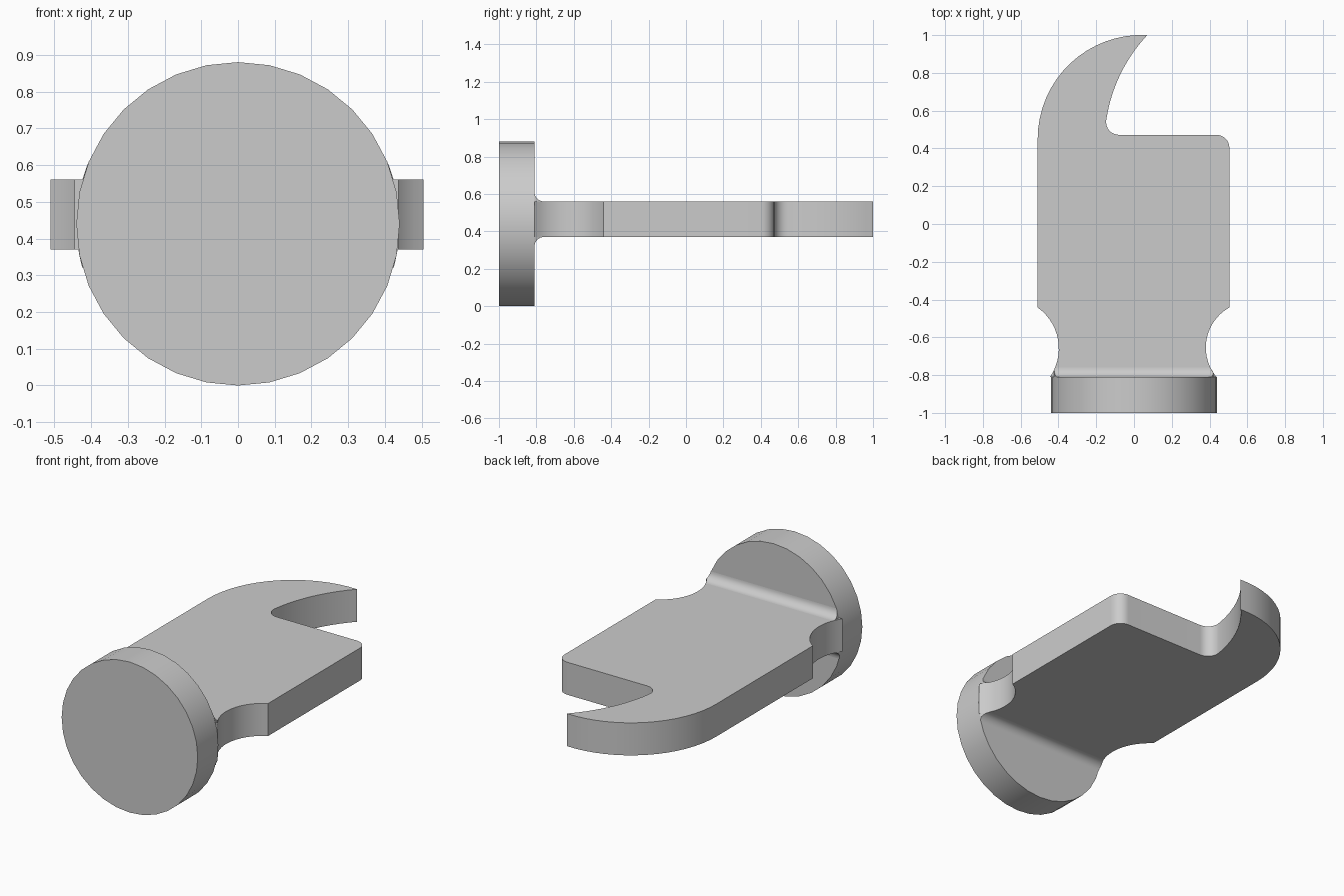
import bpy, bmesh
from math import sin, cos, pi, sqrt, atan2
from mathutils import Vector, Matrix

if "Cube" in bpy.data.objects:
    bpy.data.objects.remove(bpy.data.objects["Cube"])

R, CZ = 0.44, 0.44            # striking disc radius and centre height
Z0, Z1 = 0.37, 0.56           # plate underside and top
Y_FACE = -0.81                # back of the disc


def finish(name, bm):
    bmesh.ops.recalc_face_normals(bm, faces=bm.faces)
    me = bpy.data.meshes.new(name)
    bm.to_mesh(me)
    bm.free()
    ob = bpy.data.objects.new(name, me)
    bpy.context.collection.objects.link(ob)
    bpy.ops.object.select_all(action='DESELECT')
    bpy.context.view_layer.objects.active = ob
    ob.select_set(True)
    bpy.ops.object.shade_smooth_by_angle(angle=pi / 6)
    return ob


def bridge(name, a, b):
    """Closed solid between two matching outlines."""
    bm = bmesh.new()
    va, vb = [bm.verts.new(p) for p in a], [bm.verts.new(p) for p in b]
    bm.faces.new(va)
    bm.faces.new(vb[::-1])
    for i in range(len(va)):
        j = (i + 1) % len(va)
        bm.faces.new((va[i], vb[i], vb[j], va[j]))
    return finish(name, bm)


def arc3(a, m, b, n):
    """Points on the circular arc from a through m to b."""
    (ax, ay), (mx, my), (bx, by) = a, m, b
    d = 2 * (ax * (my - by) + mx * (by - ay) + bx * (ay - my))
    sa, sm, sb = ax * ax + ay * ay, mx * mx + my * my, bx * bx + by * by
    cx = (sa * (my - by) + sm * (by - ay) + sb * (ay - my)) / d
    cy = (sa * (bx - mx) + sm * (ax - bx) + sb * (mx - ax)) / d
    r = sqrt((ax - cx) ** 2 + (ay - cy) ** 2)
    t0, t1, t2 = (atan2(y - cy, x - cx) for x, y in (a, m, b))
    ccw, mid = (t2 - t0) % (2 * pi), (t1 - t0) % (2 * pi)
    sweep = ccw if mid <= ccw else ccw - 2 * pi
    return [(cx + r * cos(t0 + sweep * i / n), cy + r * sin(t0 + sweep * i / n))
            for i in range(n + 1)]


def neck_x(y, side):
    """Edge of the scooped neck at a given y."""
    if side > 0:
        return 0.62 - sqrt(0.24 ** 2 - (y + 0.655) ** 2)
    return -0.662 + sqrt(0.264 ** 2 - (y + 0.66) ** 2)


# Striking disc
bm = bmesh.new()
bmesh.ops.create_cone(
    bm, cap_ends=True, segments=32, radius1=R, radius2=R, depth=1 + Y_FACE,
    matrix=Matrix.Translation((0, (Y_FACE - 1) / 2, CZ)) @ Matrix.Rotation(pi / 2, 4, 'X'))
finish("striking_disc", bm)

# Plate with curved claw and scooped neck
outline = arc3((-0.51, 0.45), (-0.349, 0.839), (0.07, 1.0), 16)
outline += arc3((0.07, 1.0), (-0.076, 0.785), (-0.147, 0.55), 10)[1:]
outline += arc3((-0.147, 0.55), (-0.129, 0.493), (-0.08, 0.472), 8)[1:]
outline += arc3((0.435, 0.472), (0.485, 0.452), (0.505, 0.402), 8)
outline += arc3((0.505, -0.442), (0.38, -0.655), (neck_x(Y_FACE, 1), Y_FACE), 14)
outline += arc3((neck_x(Y_FACE, -1), Y_FACE), (-0.398, -0.66), (-0.51, -0.442), 14)
bridge("claw_plate", [(x, y, Z0) for x, y in outline], [(x, y, Z1) for x, y in outline])

# Fillets where the plate meets the disc, trimmed to the neck and the disc rim
FR = 0.05
for name, z, s in (("upper_fillet", Z1, 1), ("lower_fillet", Z0, -1)):
    prof = [(Y_FACE, z)]
    for i in range(9):
        t = pi / 2 * i / 8
        prof.append((Y_FACE + FR * (1 - cos(t)), z + s * FR * (1 - sin(t))))
    ends = []
    for side in (-1, 1):
        ends.append([(side * min(abs(neck_x(y, side)), sqrt(R * R - (h - CZ) ** 2)), y, h)
                     for y, h in prof])
    bridge(name, *ends)
